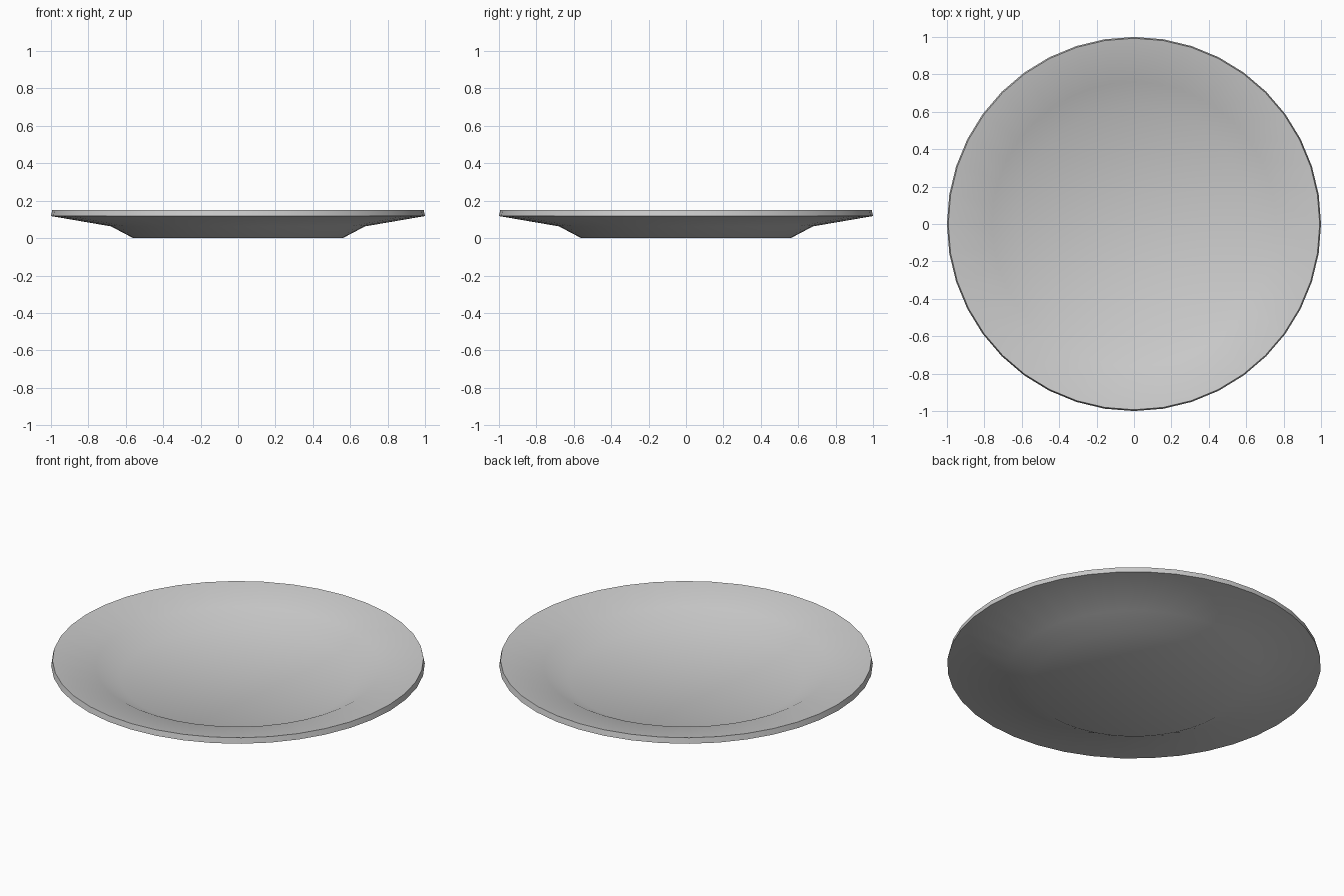
import bpy, bmesh, math

if "Cube" in bpy.data.objects:
    bpy.data.objects.remove(bpy.data.objects["Cube"])

SEGMENTS = 40

# Plate cross-section (radius, height): underside centre, foot, rim, lip, well
profile = [(0, 0), (0.56, 0), (0.68, 0.063), (1.0, 0.118),
           (0.993, 0.15), (0.76, 0.107), (0.63, 0.041), (0, 0.041)]

bm = bmesh.new()

# Rings of vertices, single points on the axis
rings = []
for r, z in profile:
    count = SEGMENTS if r else 1
    rings.append([bm.verts.new((r * math.cos(2 * math.pi * i / SEGMENTS),
                                r * math.sin(2 * math.pi * i / SEGMENTS), z))
                  for i in range(count)])

# Skin between neighbouring rings
for a, b in zip(rings, rings[1:]):
    for i in range(SEGMENTS):
        j = (i + 1) % SEGMENTS
        if len(a) == 1:
            bm.faces.new((a[0], b[j], b[i]))
        elif len(b) == 1:
            bm.faces.new((a[i], a[j], b[0]))
        else:
            bm.faces.new((a[i], a[j], b[j], b[i]))
bmesh.ops.recalc_face_normals(bm, faces=bm.faces)

mesh = bpy.data.meshes.new("plate")
bm.to_mesh(mesh)
bm.free()
plate = bpy.data.objects.new("plate", mesh)
bpy.context.collection.objects.link(plate)

# Smooth surface with a sharp lip
bpy.context.view_layer.objects.active = plate
plate.select_set(True)
bpy.ops.object.shade_smooth_by_angle(angle=math.radians(30))
